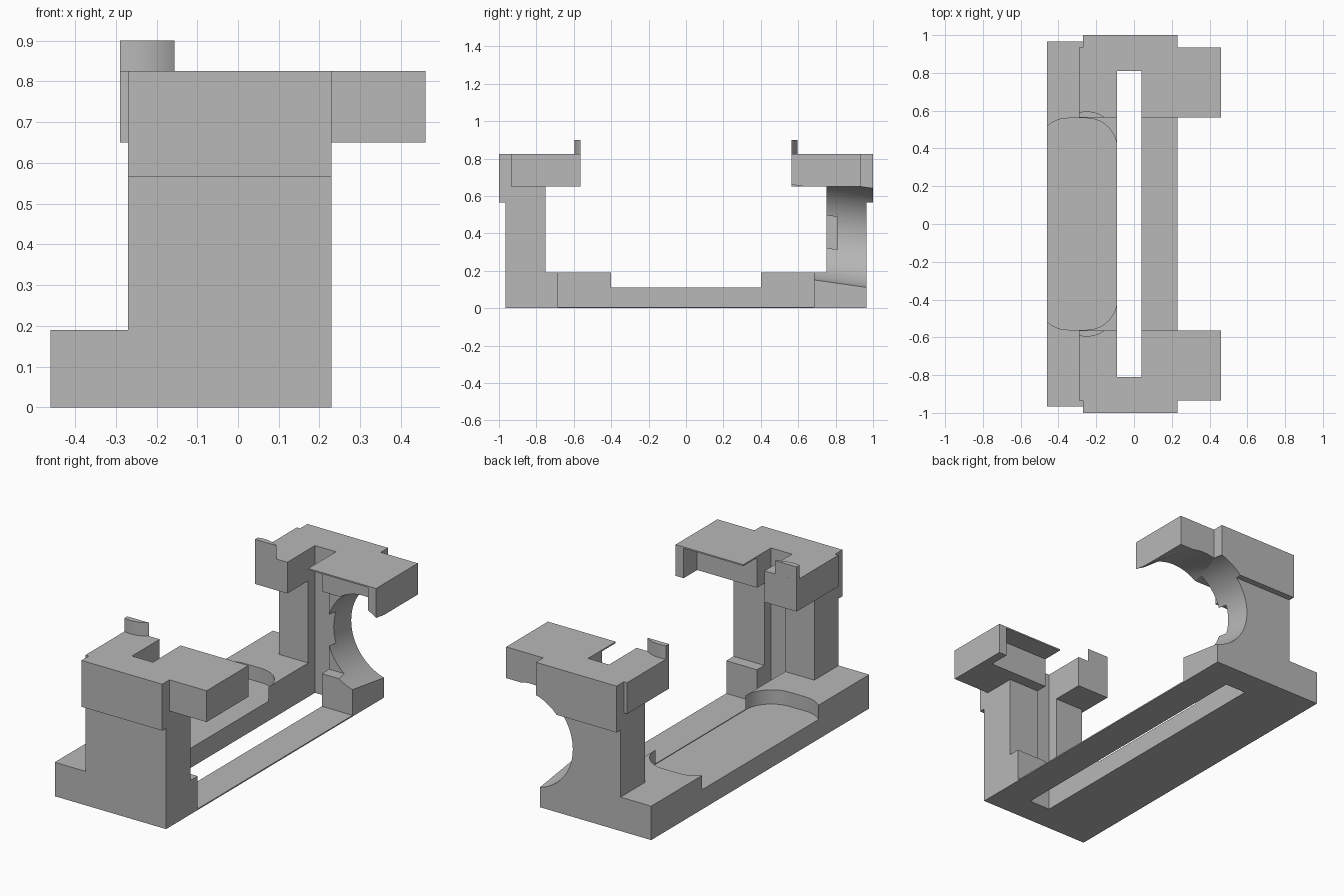
import bpy, bmesh, math
from mathutils import Matrix

cube = bpy.data.objects.get("Cube")
if cube:
    bpy.data.objects.remove(cube, do_unlink=True)

grey = bpy.data.materials.new("plain_grey")
grey.use_nodes = True
grey.diffuse_color = (0.48, 0.48, 0.48, 1)
grey.node_tree.nodes["Principled BSDF"].inputs["Base Color"].default_value = (0.48, 0.48, 0.48, 1)


def finish(name, bm):
    bmesh.ops.recalc_face_normals(bm, faces=bm.faces)
    mesh = bpy.data.meshes.new(name)
    bm.to_mesh(mesh)
    bm.free()
    mesh.materials.append(grey)
    obj = bpy.data.objects.new(name, mesh)
    bpy.context.collection.objects.link(obj)
    return obj


def prism(name, outline, z0, z1, side=1):
    """Extrude a plan outline upward; side=-1 mirrors it to the front."""
    bm = bmesh.new()
    face = bm.faces.new([bm.verts.new((x, y * side, z0)) for x, y in outline])
    top = bmesh.ops.extrude_face_region(bm, geom=[face])["geom"]
    bmesh.ops.translate(bm, vec=(0, 0, z1 - z0),
                        verts=[v for v in top if isinstance(v, bmesh.types.BMVert)])
    return finish(name, bm)


def rect(x0, x1, y0, y1):
    return [(x0, y0), (x1, y0), (x1, y1), (x0, y1)]


def arc(cx, cy, r, start, end, steps=16):
    angles = [math.radians(start + (end - start) * i / steps) for i in range(steps + 1)]
    return [(cx + r * math.cos(a), cy + r * math.sin(a)) for a in angles]


def cut(obj, cutter):
    mod = obj.modifiers.new("cut", "BOOLEAN")
    mod.operation = "DIFFERENCE"
    mod.solver = "EXACT"
    mod.object = cutter
    bpy.context.view_layer.objects.active = obj
    bpy.ops.object.modifier_apply(modifier=mod.name)


# Cutters: long slot, rounded tray pocket, box clearance and tilted bore
slot = prism("slot_cutter", rect(-0.09, 0.04, -0.81, 0.81), -0.1, 0.3)
r, px, py = 0.16, 0.10, 0.40
pocket_outline = []
for sx, sy, a in ((1, 1, 0), (-1, 1, 90), (-1, -1, 180), (1, -1, 270)):
    cx = -0.25 if sx > 0 else -0.35
    pocket_outline += arc(cx, sy * py, r, a, a + 90)
pocket = prism("pocket_cutter", pocket_outline, 0.11, 0.4)
clearance = prism("clearance_cutter", rect(0.03, 0.41, -0.685, 0.685), 0.007, 0.817)
bm = bmesh.new()
bmesh.ops.create_cone(bm, cap_ends=True, segments=96, radius1=0.274, radius2=0.274, depth=0.9,
                      matrix=Matrix.Translation((0.30, 0.78, 0.405))
                      @ Matrix.Rotation(math.radians(90 - 8.1), 4, "X"))
# Make sure the bore drops towards the back
ends = sorted(bm.verts, key=lambda v: v.co.y)
if ends[0].co.z < 0.405 and sum(v.co.z for v in ends[:96]) < sum(v.co.z for v in ends[96:]):
    bmesh.ops.transform(bm, matrix=Matrix.Translation((0, 0, 0.405)) @ Matrix.Scale(-1, 4, (0, 0, 1))
                        @ Matrix.Translation((0, 0, -0.405)), verts=bm.verts)
bore = finish("bore_cutter", bm)

# Base tray
base = prism("base_tray", rect(-0.46, 0.23, -0.965, 0.965), 0, 0.19)
for cutter in (slot, pocket, clearance, bore):
    cut(base, cutter)
parts = [base]

post_plan = [(-0.27, 0.75), (-0.09, 0.75), (-0.09, 0.81), (0.04, 0.81), (0.04, 0.75),
             (0.23, 0.75), (0.23, 0.965), (-0.27, 0.965)]
head_plan = [(-0.29, 0.565), (-0.09, 0.565), (-0.09, 0.81), (0.04, 0.81), (0.04, 0.565),
             (0.46, 0.565), (0.46, 0.935), (0.23, 0.935), (0.23, 1), (-0.27, 1),
             (-0.27, 0.935), (-0.29, 0.935)]
tab_plan = [(-0.29, 0.565)] + arc(-0.25, 0.438, 0.158, 53.5, 104.7)

# Grooved post, overhanging head, outer lip and curved tab at each end
for end, side in (("front", -1), ("back", 1)):
    post = prism(end + "_post", post_plan, 0.19, 0.65, side)
    head = prism(end + "_head", head_plan, 0.65, 0.825, side)
    lip = prism(end + "_lip", rect(-0.27, 0.23, 0.965, 1), 0.565, 0.65, side)
    tab = prism(end + "_tab", tab_plan, 0.825, 0.9, side)
    cut(head, clearance)
    if side > 0:
        for part in (post, head, lip):
            cut(part, bore)
    parts += [post, head, lip, tab]

for cutter in (slot, pocket, clearance, bore):
    bpy.data.objects.remove(cutter, do_unlink=True)

# Smooth the curved walls and keep the edges crisp
bpy.ops.object.select_all(action="DESELECT")
for part in parts:
    part.select_set(True)
bpy.context.view_layer.objects.active = base
bpy.ops.object.shade_smooth_by_angle(angle=math.radians(25))
